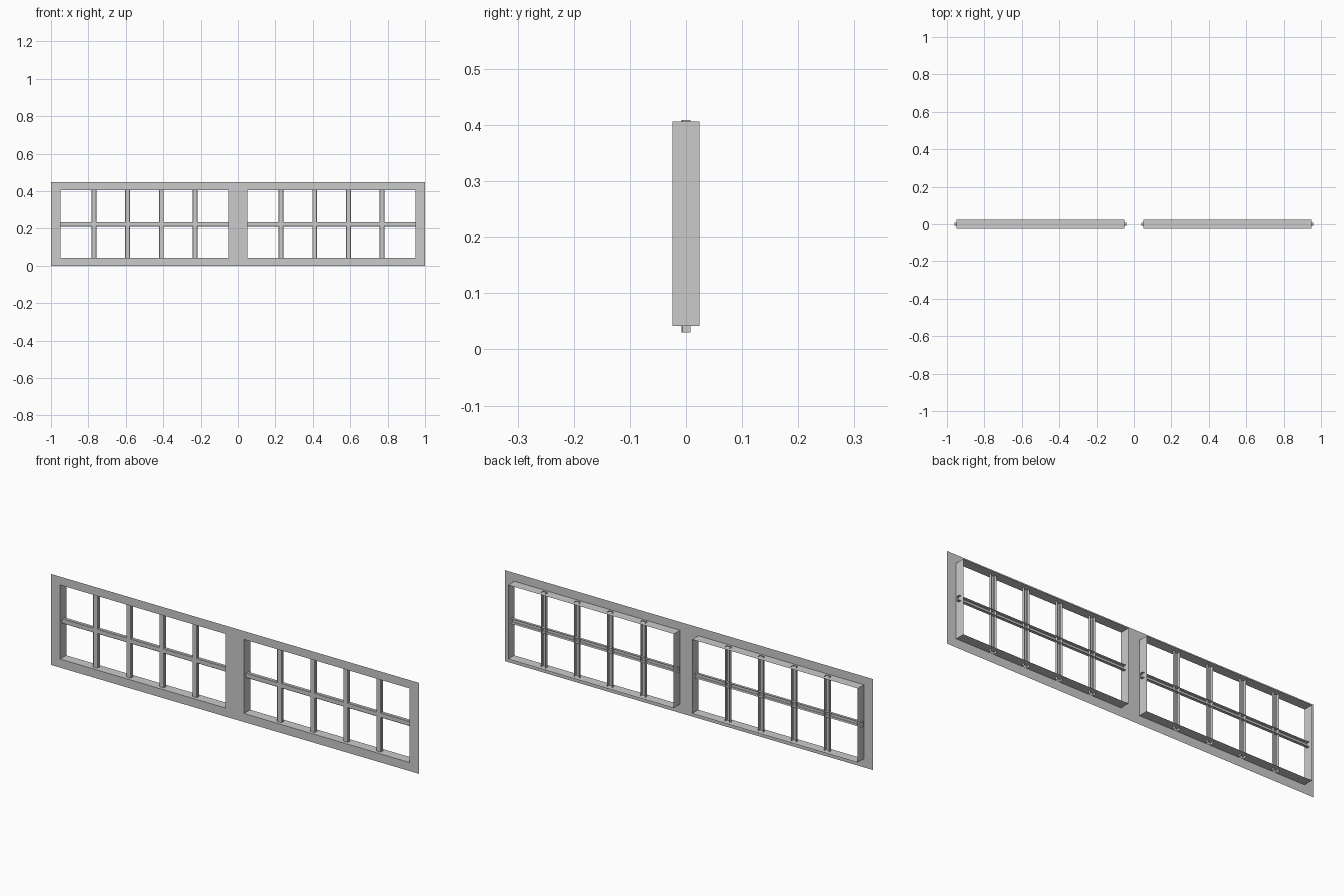
import bpy, bmesh
from mathutils import Vector

if "Cube" in bpy.data.objects:
    bpy.data.objects.remove(bpy.data.objects["Cube"])

FRONT, BACK = -0.024, 0.024
Z_LOW, Z_HIGH = 0.042, 0.406


def finish(name, bm):
    mesh = bpy.data.meshes.new(name)
    bm.to_mesh(mesh)
    bm.free()
    obj = bpy.data.objects.new(name, mesh)
    bpy.context.collection.objects.link(obj)
    return obj


# Flat front sheet with two openings
xs = [-1, -0.95, -0.05, 0.05, 0.95, 1]
zs = [0, Z_LOW, Z_HIGH, 0.447]
bm = bmesh.new()
grid = [[bm.verts.new((x, FRONT, z)) for z in zs] for x in xs]
for i in range(5):
    for j in range(3):
        if (i, j) not in ((1, 1), (3, 1)):
            bm.faces.new((grid[i][j], grid[i + 1][j],
                          grid[i + 1][j + 1], grid[i][j + 1]))

# Reveals run back from the edges of each opening
rims = [e for e in bm.edges if e.is_boundary and all(
    abs(v.co.x) < 0.99 and 0.01 < v.co.z < 0.44 for v in e.verts)]
new = bmesh.ops.extrude_edge_only(bm, edges=rims)["geom"]
for v in new:
    if isinstance(v, bmesh.types.BMVert):
        v.co.y = BACK
bmesh.ops.recalc_face_normals(bm, faces=bm.faces)
finish("window_frame", bm)


# Glazing bar: channel with eased front edges, open at the back
def glazing_bar(name, start, end, across, half):
    d = 0.008
    profile = [(-half, d), (-half, -d + 0.002), (-half + 0.002, -d),
               (half - 0.002, -d), (half, -d + 0.002), (half, d)]
    bm = bmesh.new()
    ends = [[bm.verts.new(Vector(p) + Vector(across) * u + Vector((0, y, 0)))
             for u, y in profile] for p in (start, end)]
    for k in range(len(profile) - 1):
        bm.faces.new((ends[0][k], ends[0][k + 1], ends[1][k + 1], ends[1][k]))
    bmesh.ops.recalc_face_normals(bm, faces=bm.faces)
    return finish(name, bm)


for side, cx in (("left", -0.5), ("right", 0.5)):
    glazing_bar(f"{side}_cross_bar", (cx - 0.46, 0, 0.223),
                (cx + 0.46, 0, 0.223), (0, 0, 1), 0.012)
    for k in range(4):
        x = cx + (k - 1.5) * 0.18
        glazing_bar(f"{side}_upright_bar_{k + 1}", (x, 0, 0.03),
                    (x, 0, 0.409), (1, 0, 0), 0.013)
